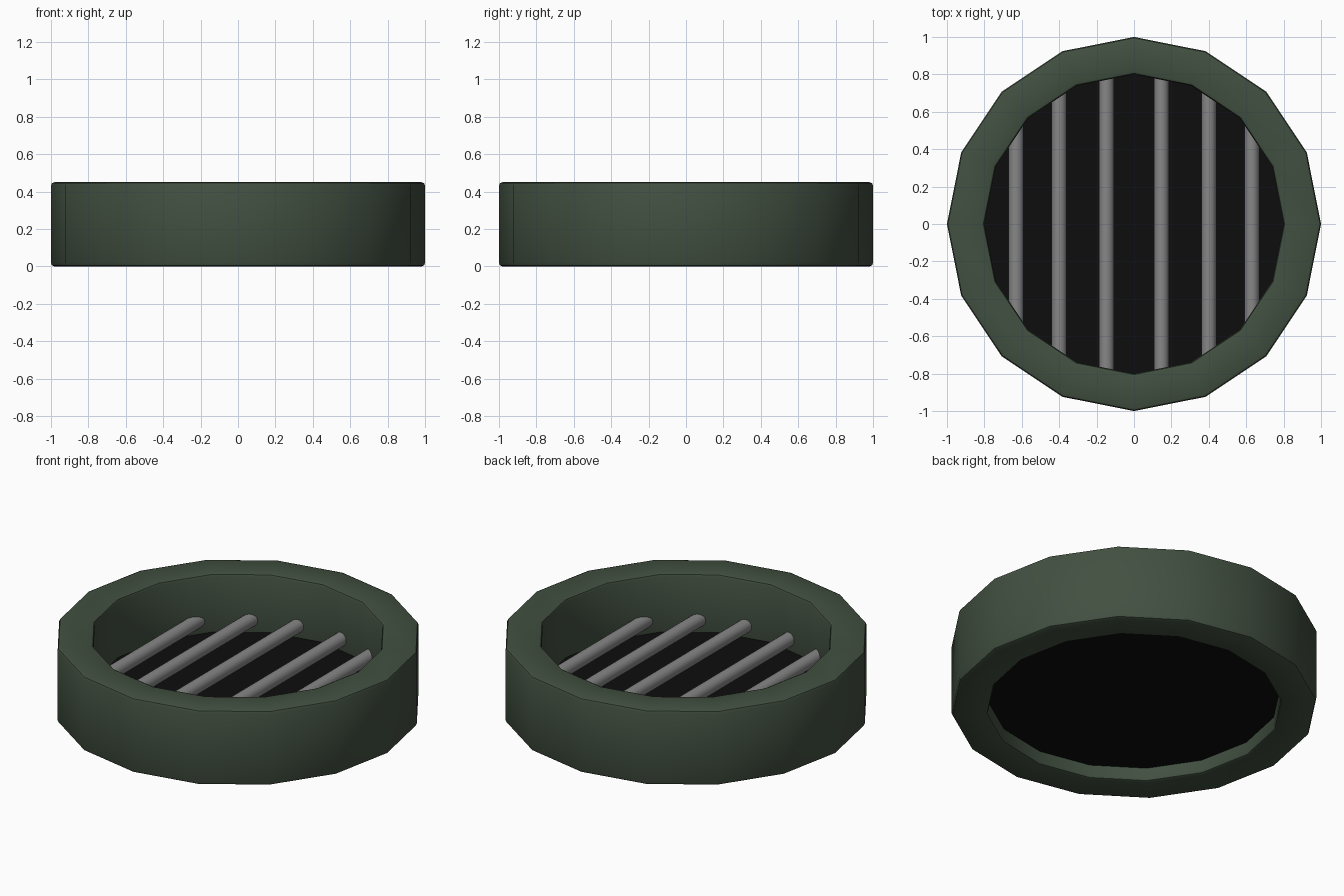
import bpy, bmesh, math

if "Cube" in bpy.data.objects:
    bpy.data.objects.remove(bpy.data.objects["Cube"])

SIDES = 16


def material(name, rgb):
    m = bpy.data.materials.new(name)
    m.diffuse_color = (*rgb, 1)
    m.use_nodes = True
    m.node_tree.nodes["Principled BSDF"].inputs["Base Color"].default_value = m.diffuse_color
    return m


green = material("dark green", (0.054, 0.08, 0.052))
grey = material("bar grey", (0.24, 0.24, 0.24))
black = material("black", (0.004, 0.004, 0.004))


def finish(obj, name, mat, smooth=30):
    obj.name = name
    obj.data.materials.clear()
    obj.data.materials.append(mat)
    bpy.ops.object.select_all(action='DESELECT')
    obj.select_set(True)
    bpy.context.view_layer.objects.active = obj
    bpy.ops.object.shade_smooth_by_angle(angle=math.radians(smooth))


# Outer ring: rectangular profile swept round 16 sides, rims softened
bm = bmesh.new()
profile = [(1.0, 0.0), (1.0, 0.45), (0.8, 0.45), (0.8, 0.0)]
rings = []
for i in range(SIDES):
    a = 2 * math.pi * i / SIDES
    rings.append([bm.verts.new((r * math.cos(a), r * math.sin(a), z)) for r, z in profile])
for i in range(SIDES):
    p, q = rings[i], rings[(i + 1) % SIDES]
    for j in range(4):
        k = (j + 1) % 4
        bm.faces.new((p[j], q[j], q[k], p[k]))
bmesh.ops.recalc_face_normals(bm, faces=bm.faces)
rims = [e for e in bm.edges if e.calc_face_angle() > math.radians(60)]
bmesh.ops.bevel(bm, geom=rims, offset=0.018, segments=2, profile=0.5, affect='EDGES')
mesh = bpy.data.meshes.new("ring")
bm.to_mesh(mesh)
bm.free()
ring = bpy.data.objects.new("ring", mesh)
bpy.context.collection.objects.link(ring)
finish(ring, "ring", green, 40)

# Dark plate across the opening
bpy.ops.mesh.primitive_cylinder_add(vertices=SIDES, radius=0.81, depth=0.02, location=(0, 0, 0.09))
plate = bpy.context.object
plate.rotation_euler.z = 0
finish(plate, "back_plate", black)

# Six round bars, mirrored about the centre, ending just inside the ring wall
for x in (0.147, 0.40, 0.63):
    for side, label in ((-1, "left"), (1, "right")):
        half = math.sqrt(0.83 ** 2 - x ** 2)
        bpy.ops.mesh.primitive_cylinder_add(
            vertices=16, radius=0.04, depth=2 * half,
            location=(side * x, 0, 0.17), rotation=(math.pi / 2, 0, 0))
        finish(bpy.context.object, f"bar_{label}", grey)
